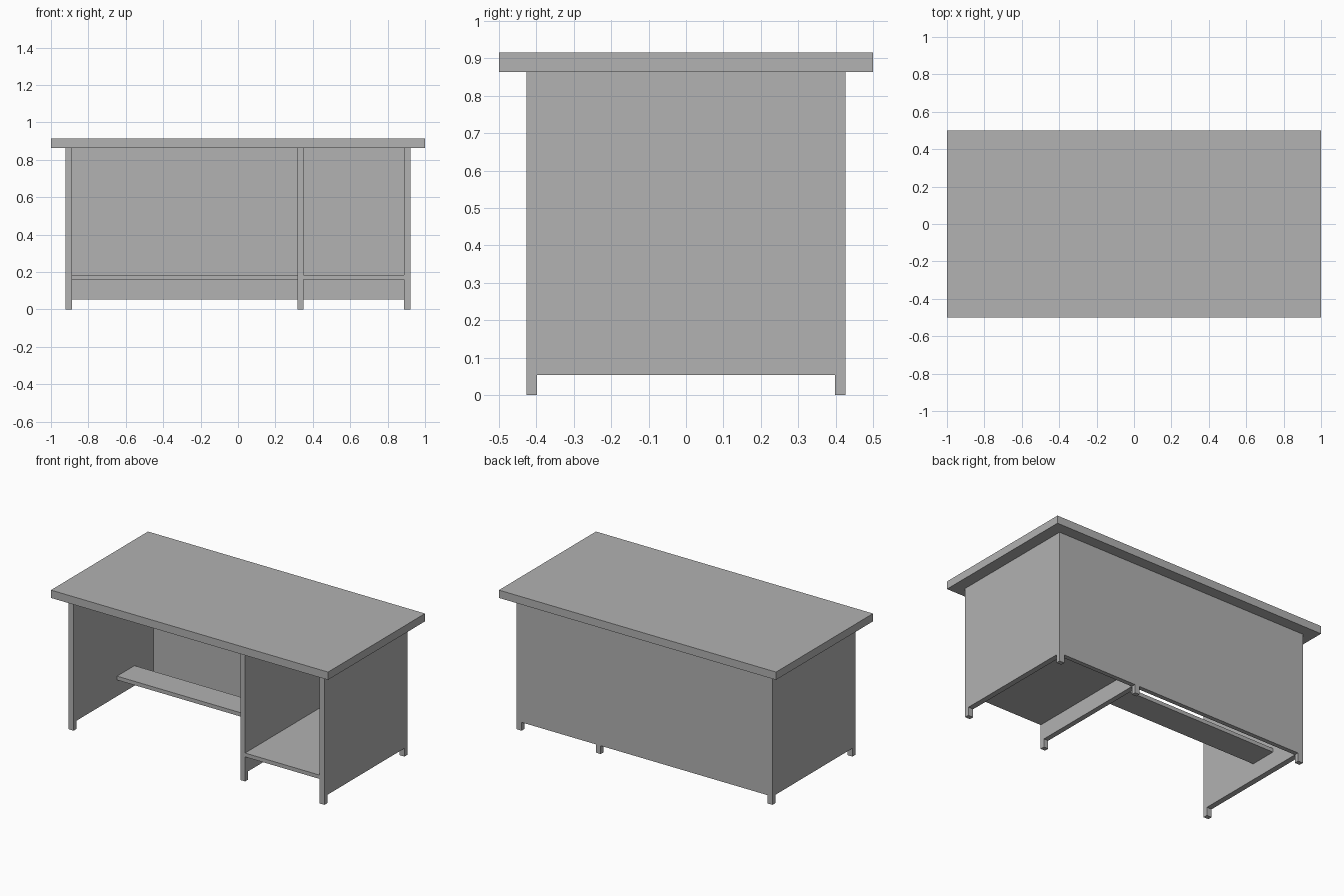
import bpy
import bmesh

cube = bpy.data.objects.get("Cube")
if cube:
    bpy.data.objects.remove(cube, do_unlink=True)

# Single matte grey
grey = bpy.data.materials.new("grey")
grey.use_nodes = True
colour = (0.445, 0.445, 0.445, 1)
grey.diffuse_color = colour
grey.node_tree.nodes["Principled BSDF"].inputs["Base Color"].default_value = colour

# Shared measurements
DEPTH = 0.427         # half depth of the base
OUTER = 0.923         # outside of the end panels
INNER = 0.887         # inside of the end panels
DIV_R, DIV_L = 0.317, 0.35
TOP_Z, UNDER_Z = 0.915, 0.864
FOOT_H, FOOT_Y = 0.054, 0.398
SHELF_Z = (0.16, 0.185)


def prism(name, profile, x0, x1):
    """Extrude a (y, z) profile along x from x0 to x1."""
    bm = bmesh.new()
    face = bm.faces.new([bm.verts.new((x0, y, z)) for y, z in profile])
    out = bmesh.ops.extrude_face_region(bm, geom=[face])
    moved = [v for v in out["geom"] if isinstance(v, bmesh.types.BMVert)]
    bmesh.ops.translate(bm, verts=moved, vec=(x1 - x0, 0, 0))
    bmesh.ops.recalc_face_normals(bm, faces=bm.faces)
    mesh = bpy.data.meshes.new(name)
    bm.to_mesh(mesh)
    bm.free()
    mesh.materials.append(grey)
    obj = bpy.data.objects.new(name, mesh)
    bpy.context.collection.objects.link(obj)
    return obj


def board(name, x, y, z):
    """Plain box given by its (min, max) extents."""
    return prism(name, [(y[0], z[0]), (y[1], z[0]), (y[1], z[1]), (y[0], z[1])], *x)


# Desk top
board("desk_top", (-1, 1), (-0.5, 0.5), (UNDER_Z, TOP_Z))

# Upright panels, notched below so a foot remains at front and back
half = [(FOOT_Y, FOOT_H), (FOOT_Y, 0), (DEPTH, 0), (DEPTH, UNDER_Z)]
upright = half + [(-y, z) for y, z in reversed(half)]
for name, x0, x1 in (("right_end_panel", -OUTER, -INNER),
                     ("divider_panel", DIV_R, DIV_L),
                     ("left_end_panel", INNER, OUTER)):
    prism(name, upright, x0, x1)

# Back panels between the uprights
for name, x in (("back_panel_wide", (-INNER, DIV_R)), ("back_panel_narrow", (DIV_L, INNER))):
    board(name, x, (FOOT_Y, DEPTH), (FOOT_H, UNDER_Z))

# Footrest bar in the knee space and full-depth shelf in the side bay
board("footrest", (-INNER, DIV_R), (0.02, 0.2), SHELF_Z)
board("side_shelf", (DIV_L, INNER), (-DEPTH, FOOT_Y), SHELF_Z)
